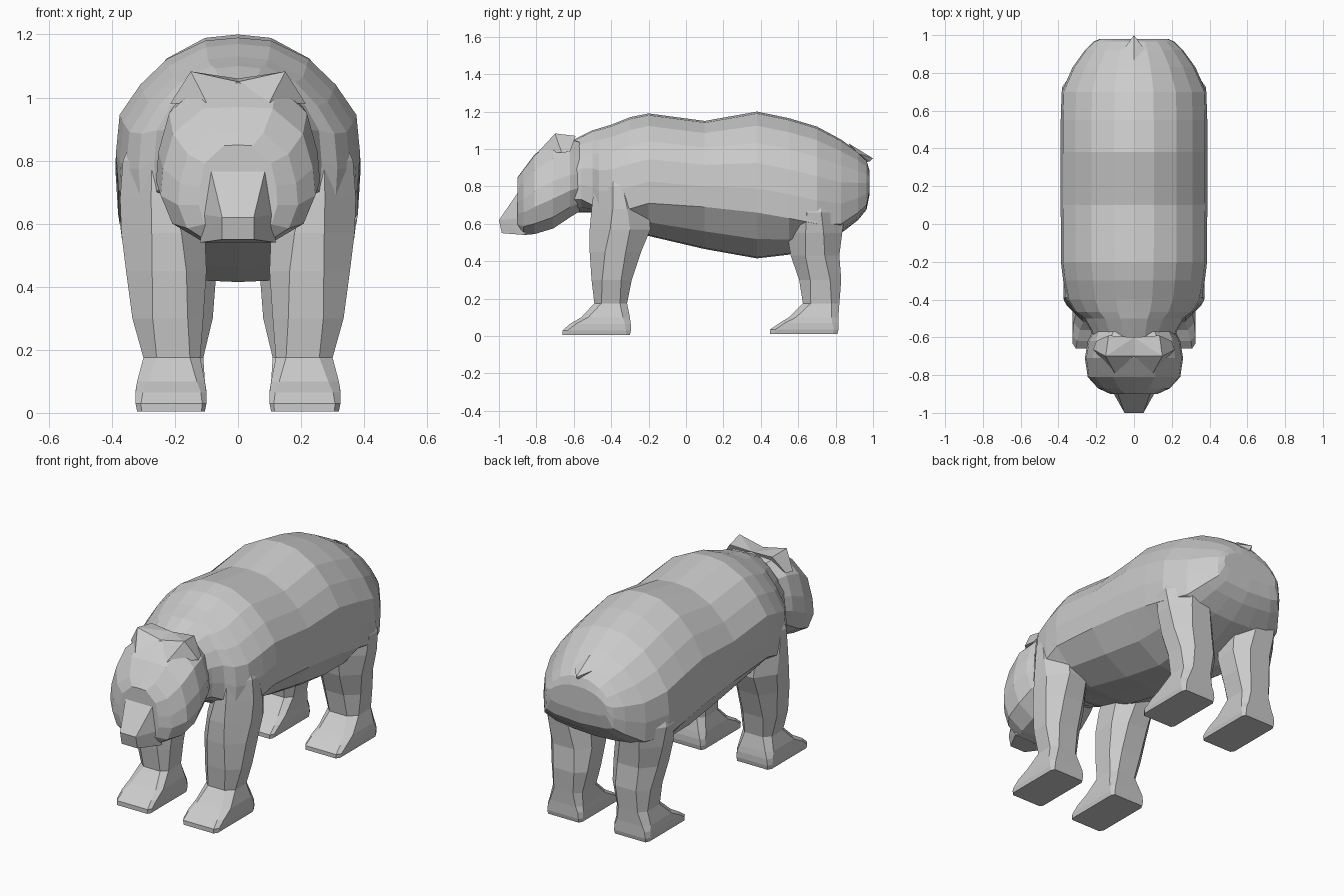
import bpy, bmesh

# One flat fur colour
fur = bpy.data.materials.new("grey_fur")
fur.diffuse_color = (0.6, 0.6, 0.6, 1)


def finish(name, bm):
    bmesh.ops.recalc_face_normals(bm, faces=bm.faces)
    mesh = bpy.data.meshes.new(name)
    bm.to_mesh(mesh)
    bm.free()
    mesh.materials.append(fur)
    obj = bpy.data.objects.new(name, mesh)
    bpy.context.collection.objects.link(obj)
    return obj


def loft(name, rings):
    """Skin a list of closed rings and cap both ends."""
    bm = bmesh.new()
    rows = [[bm.verts.new(p) for p in ring] for ring in rings]
    n = len(rows[0])
    for a, b in zip(rows, rows[1:]):
        for i in range(n):
            j = (i + 1) % n
            bm.faces.new((a[i], a[j], b[j], b[i]))
    bm.faces.new(rows[0])
    bm.faces.new(rows[-1])
    return finish(name, bm)


def hull(name, points):
    bm = bmesh.new()
    for p in points:
        bm.verts.new(p)
    bmesh.ops.convex_hull(bm, input=bm.verts)
    return finish(name, bm)


def weld(base, part):
    """Merge a part into the base skin and hide the helper."""
    mod = base.modifiers.new(part.name, 'BOOLEAN')
    mod.operation = 'UNION'
    mod.solver = 'EXACT'
    mod.object = part
    part.hide_render = True
    part.hide_set(True)


def mirror_ring(half, y):
    """Close a half outline that runs from top centre to bottom centre."""
    right = [(x, y, z) for x, z in half]
    left = [(-x, y, z) for x, z in half[-2:0:-1]]
    return right + left


def body_ring(y, w, top, flank, bottom):
    d = top - flank
    return mirror_ring([(0, top), (0.27 * w, top - 0.02 * d),
                        (0.58 * w, top - 0.14 * d), (0.80 * w, top - 0.31 * d),
                        (0.97 * w, top - 0.51 * d), (w, top - 0.76 * d),
                        (0.98 * w, flank), (0.74 * w, bottom + 0.42 * (flank - bottom)),
                        (0.36 * w, bottom + 0.006), (0, bottom)], y)


# Trunk with neck and rump: y, half width, top, flank edge, bottom
body = loft("body", [body_ring(*s) for s in [
    (-0.60, 0.215, 1.05, 0.73, 0.665), (-0.56, 0.23, 1.07, 0.73, 0.66),
    (-0.50, 0.265, 1.10, 0.70, 0.66), (-0.465, 0.315, 1.11, 0.67, 0.63),
    (-0.40, 0.355, 1.13, 0.66, 0.60), (-0.30, 0.375, 1.17, 0.68, 0.57),
    (-0.20, 0.387, 1.19, 0.71, 0.535),
    (0.10, 0.388, 1.15, 0.69, 0.465), (0.38, 0.388, 1.20, 0.66, 0.415),
    (0.55, 0.388, 1.165, 0.63, 0.435), (0.70, 0.383, 1.12, 0.60, 0.50),
    (0.83, 0.325, 1.05, 0.60, 0.55), (0.92, 0.26, 0.985, 0.66, 0.62),
    (0.965, 0.215, 0.94, 0.70, 0.675), (0.98, 0.18, 0.89, 0.77, 0.75)]])


def head_ring(y, w, top, bottom, crown):
    h = top - bottom
    return mirror_ring([(0, top), (crown, top - 0.01 * h), (0.84 * w, top - 0.2 * h),
                        (0.97 * w, top - 0.46 * h), (w, top - 0.66 * h),
                        (0.85 * w, top - 0.87 * h), (0.47 * w, bottom),
                        (0, bottom)], y)


# Broad skull: y, half width, top, bottom, crown half width
head = loft("head", [head_ring(*s) for s in [
    (-0.57, 0.22, 1.04, 0.665, 0.11), (-0.62, 0.245, 1.055, 0.635, 0.13),
    (-0.71, 0.26, 1.045, 0.575, 0.12), (-0.81, 0.245, 0.97, 0.545, 0.11),
    (-0.87, 0.19, 0.89, 0.54, 0.08), (-0.90, 0.125, 0.85, 0.56, 0.045)]])

# Tapered muzzle
muzzle = hull("muzzle", [(s * x, y, z) for s in (-1, 1) for x, y, z in [
    (0.085, -0.90, 0.765), (0.115, -0.885, 0.63), (0.12, -0.86, 0.54),
    (0.05, -1.0, 0.62), (0.05, -0.985, 0.55), (0.08, -0.83, 0.56), (0.08, -0.85, 0.76)]])
weld(head, muzzle)

# Short tail
hull("tail", [(0, 0.87, 1.03), (0, 1.0, 0.95), (0, 0.985, 0.935),
              (-0.055, 0.925, 0.975), (0.055, 0.925, 0.975), (0, 0.93, 0.92)])


def leg_ring(z, x0, x1, y0, y1, cut):
    """Chamfered box outline; the outer corners are cut deeper on wide rings."""
    cx, cy = cut * (x1 - x0), cut * (y1 - y0)
    return [(x0 + cx, y0, z), (x1 - 1.3 * cx, y0, z), (x1, y0 + 1.2 * cy, z),
            (x1, y1 - 1.2 * cy, z), (x1 - cx, y1, z), (x0 + cx, y1, z),
            (x0, y1 - cy, z), (x0, y0 + cy, z)]


# Legs with feet: z, inner x, outer x, front y, back y, corner cut
front_leg = [(0.005, 0.105, 0.32, -0.66, -0.30, 0.05), (0.03, 0.10, 0.325, -0.66, -0.295, 0.06),
             (0.065, 0.10, 0.325, -0.62, -0.295, 0.08), (0.10, 0.105, 0.32, -0.56, -0.30, 0.12),
             (0.175, 0.12, 0.30, -0.49, -0.315, 0.18), (0.30, 0.11, 0.335, -0.505, -0.29, 0.22),
             (0.45, 0.10, 0.355, -0.515, -0.24, 0.25), (0.57, 0.105, 0.37, -0.515, -0.19, 0.28),
             (0.68, 0.13, 0.374, -0.505, -0.20, 0.31), (0.80, 0.15, 0.365, -0.49, -0.24, 0.33),
             (0.92, 0.18, 0.31, -0.45, -0.28, 0.34)]
rear_leg = [(0.012, 0.105, 0.32, 0.45, 0.81, 0.05), (0.035, 0.10, 0.325, 0.45, 0.815, 0.06),
            (0.07, 0.10, 0.325, 0.50, 0.815, 0.08), (0.10, 0.105, 0.32, 0.55, 0.815, 0.12),
            (0.175, 0.11, 0.30, 0.625, 0.82, 0.18), (0.30, 0.08, 0.315, 0.605, 0.83, 0.22),
            (0.43, 0.07, 0.34, 0.56, 0.82, 0.25), (0.55, 0.08, 0.368, 0.54, 0.835, 0.28),
            (0.66, 0.10, 0.382, 0.52, 0.85, 0.32), (0.78, 0.14, 0.34, 0.57, 0.80, 0.34)]
# Ears rise from a shared ridge across the crown
ear = [(0.15, -0.70, 1.083), (0.215, -0.665, 0.98), (0.0, -0.70, 1.05), (0.10, -0.79, 0.985),
       (0.135, -0.59, 1.07), (0.20, -0.62, 0.985), (0.0, -0.60, 1.06)]

for side, s in (("right", 1), ("left", -1)):
    for part, rows in (("front_leg", front_leg), ("rear_leg", rear_leg)):
        leg = loft(f"{part}_{side}", [[(s * x, y, z) for x, y, z in leg_ring(*r)] for r in rows])
        weld(body, leg)
    hull(f"ear_{side}", [(s * x, y, z) for x, y, z in ear])
